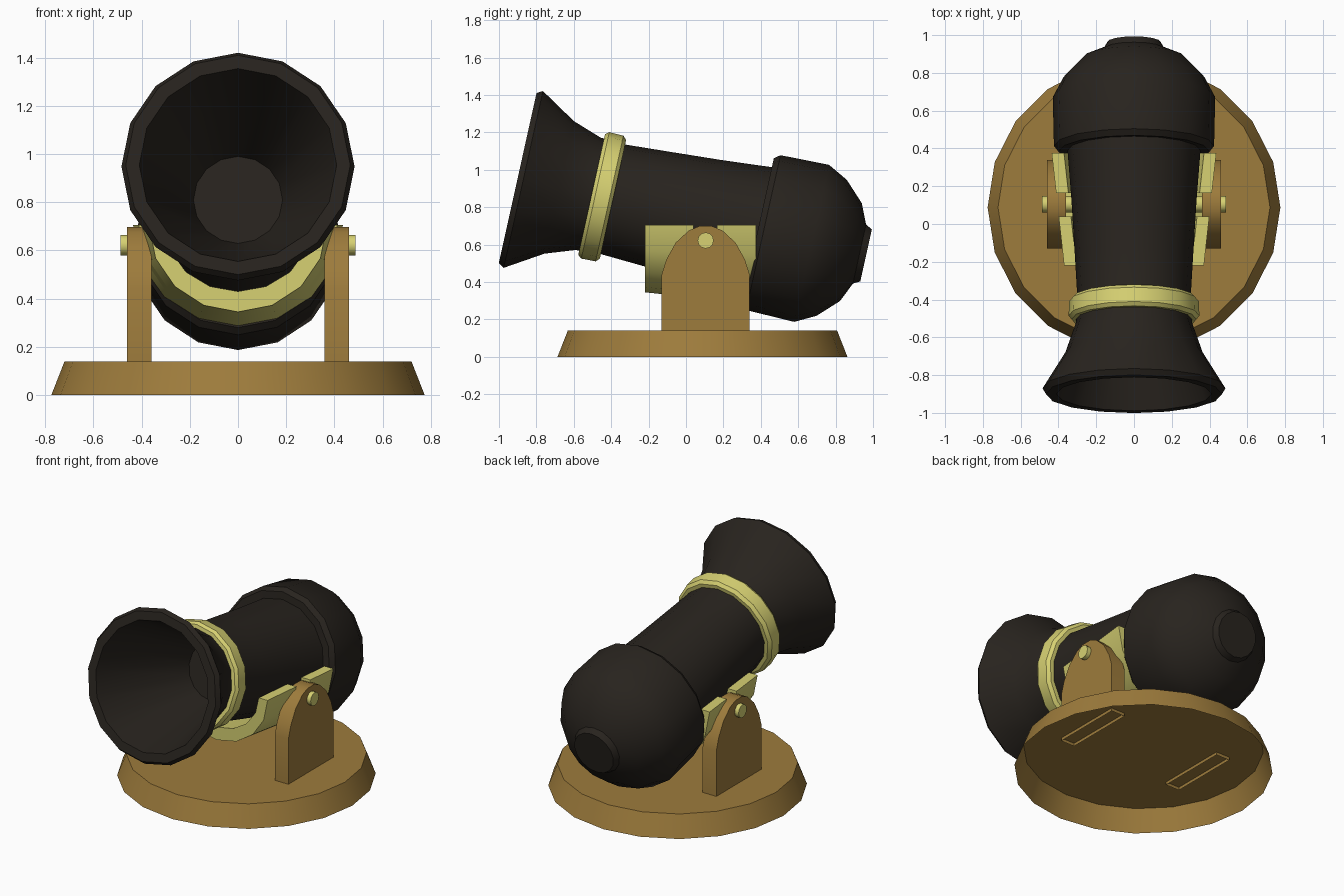
import bpy, bmesh
from math import sin, cos, pi, radians
from mathutils import Vector

if "Cube" in bpy.data.objects:
    bpy.data.objects.remove(bpy.data.objects["Cube"])


def material(name, rgb):
    m = bpy.data.materials.new(name)
    m.diffuse_color = (*rgb, 1)
    m.use_nodes = True
    m.node_tree.nodes["Principled BSDF"].inputs["Base Color"].default_value = m.diffuse_color
    return m


IRON = material("dark_iron", (0.021, 0.017, 0.013))
BRASS = material("brass", (0.68, 0.64, 0.17))
WOOD = material("wood", (0.34, 0.2, 0.045))


def finish(bm, name, mat, angle=30, normals=True):
    if normals:
        bmesh.ops.recalc_face_normals(bm, faces=bm.faces)
    me = bpy.data.meshes.new(name)
    bm.to_mesh(me)
    bm.free()
    ob = bpy.data.objects.new(name, me)
    bpy.context.collection.objects.link(ob)
    me.materials.append(mat)
    bpy.ops.object.select_all(action='DESELECT')
    ob.select_set(True)
    bpy.context.view_layer.objects.active = ob
    bpy.ops.object.shade_smooth_by_angle(angle=radians(angle))
    return ob


def bridge(bm, loops, closed=False):
    n = len(loops[0])
    pairs = list(zip(loops, loops[1:]))
    if closed:
        pairs.append((loops[-1], loops[0]))
    for a, b in pairs:
        for i in range(n):
            j = (i + 1) % n
            bm.faces.new((a[i], a[j], b[j], b[i]))


# Frame of the tilted gun: t runs from muzzle to breech
TILT = radians(12.5)
MUZZLE = Vector((0, -0.90, 0.955))
U = Vector((0, cos(TILT), -sin(TILT)))
N = Vector((0, sin(TILT), cos(TILT)))
X = Vector((1, 0, 0))


def revolve(name, profile, mat, origin, axis, up, side, sides=16,
            caps=(False, False), closed=False, angle=30):
    bm = bmesh.new()
    loops = []
    for t, r in profile:
        loops.append([bm.verts.new(origin + axis * t + r * (
            up * cos(2 * pi * k / sides) + side * sin(2 * pi * k / sides)))
            for k in range(sides)])
    bridge(bm, loops, closed)
    for use, loop in zip(caps, (loops[0], loops[-1])):
        if use:
            bm.faces.new(loop)
    return finish(bm, name, mat, angle)


# Barrel: bore, flared muzzle, tube, swollen breech and end knob
revolve("barrel", [
    (0.67, 0.185), (0.0, 0.41), (0.0, 0.466), (0.031, 0.484), (0.227, 0.363),
    (0.385, 0.308), (0.522, 0.30), (0.75, 0.313), (1.05, 0.331), (1.32, 0.352),
    (1.314, 0.40), (1.345, 0.424), (1.61, 0.43), (1.72, 0.372), (1.825, 0.268),
    (1.872, 0.162), (1.908, 0.142)],
    IRON, MUZZLE, U, N, X, caps=(True, True))

# Brass ring around the neck
revolve("neck_ring", [
    (0.405, 0.29), (0.405, 0.331), (0.425, 0.346), (0.503, 0.344),
    (0.522, 0.325), (0.522, 0.29)],
    BRASS, MUZZLE, U, N, X, closed=True)


# Cradle: half-round trough that widens to the rear, notched for the pins
def section(bm, y, lo, hi):
    f = (y + 0.22) / 0.59
    outer = (0.37 + 0.065 * f, 0.36 + 0.065 * f)
    inner = (0.305 + 0.065 * f, 0.275 + 0.085 * f)

    def arc(size, steps):
        return [bm.verts.new((size[0] * cos(pi * k / 8), y,
                              0.705 - size[1] * sin(pi * k / 8))) for k in steps]
    return arc(outer, range(lo, hi + 1)) + arc(inner, range(hi, lo - 1, -1))


bm = bmesh.new()
for y0, y1, lo in ((-0.22, 0.04, 0), (0.04, 0.165, 1), (0.165, 0.375, 0)):
    a, b = section(bm, y0, lo, 8 - lo), section(bm, y1, lo, 8 - lo)
    bridge(bm, [a, b])
    n = len(a)
    for s in (a, b):
        for i in range(n // 2 - 1):
            bm.faces.new((s[i], s[i + 1], s[n - 2 - i], s[n - 1 - i]))
finish(bm, "cradle", BRASS)

# Round base, an open shell underneath
revolve("base", [(0, 0.775), (0.14, 0.72)], WOOD, Vector((0, 0.088, 0)),
        Vector((0, 0, 1)), X, Vector((0, 1, 0)), sides=20, caps=(False, True))

# Round-topped brackets, open at the bottom, with brass pins
HALF = [(0.235, 0.12), (0.235, 0.44), (0.21, 0.52), (0.16, 0.61),
        (0.09, 0.675), (0.035, 0.698)]
outline = HALF + [(-y, z) for y, z in reversed(HALF)]
for s, label in ((1, "right"), (-1, "left")):
    bm = bmesh.new()
    a, b = [[bm.verts.new((s * x, 0.105 + y, z)) for y, z in outline]
            for x in (0.36, 0.46)]
    bridge(bm, [a, b])
    bm.faces.new(a)
    bm.faces.new(b)
    bm.normal_update()
    bmesh.ops.recalc_face_normals(bm, faces=bm.faces)
    bmesh.ops.delete(bm, geom=[f for f in bm.faces if f.normal.z < -0.9],
                     context='FACES_ONLY')
    finish(bm, label + "_bracket", WOOD, normals=False)
    revolve(label + "_pin", [(0.32, 0.043), (0.488, 0.043)], BRASS,
            Vector((0, 0.105, 0.622)), X * s, Vector((0, 0, 1)),
            Vector((0, 1, 0)), sides=12, caps=(True, True), angle=35)
